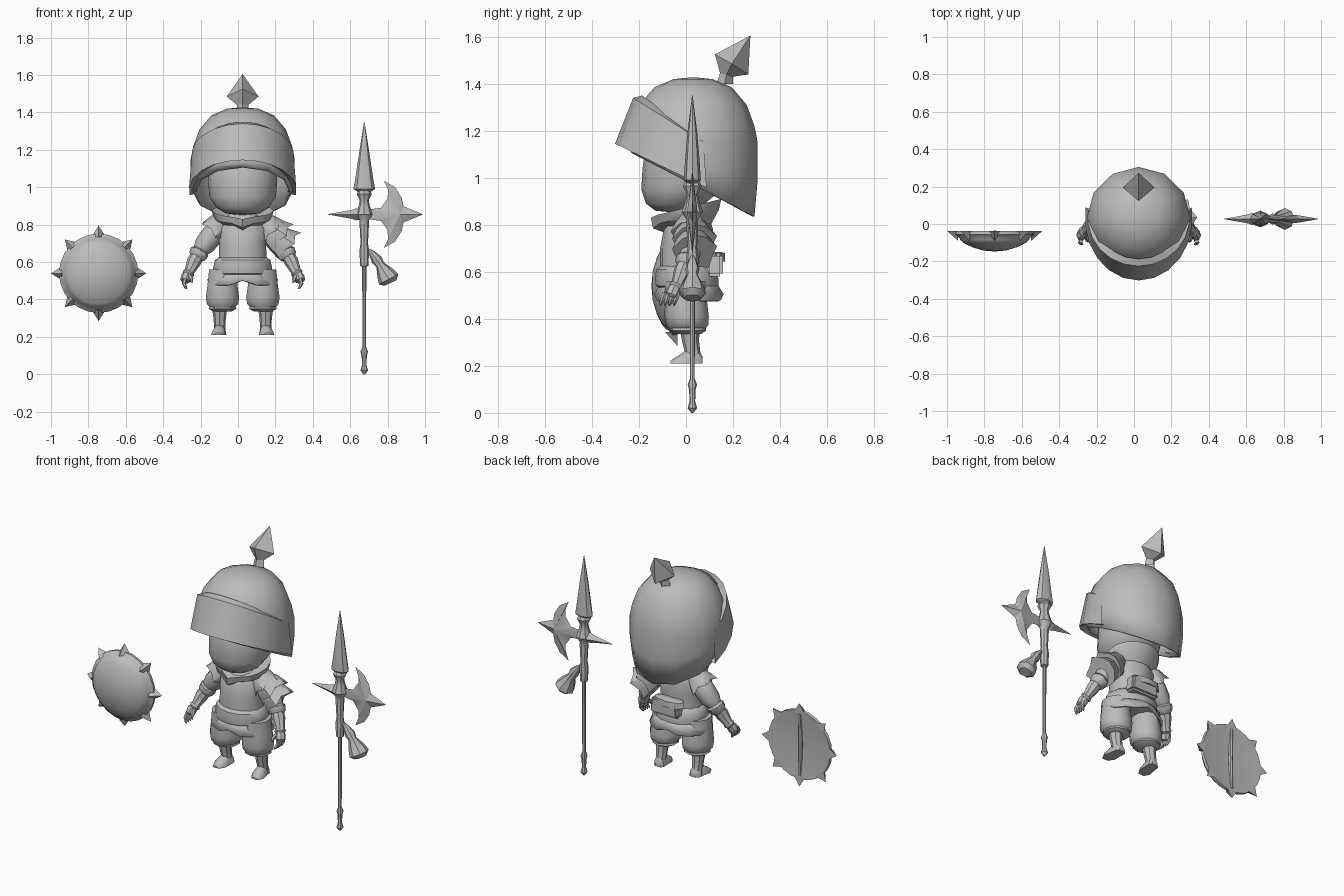
import bpy, bmesh, math
from mathutils import Vector

X = 0.025  # body centre line
grey = bpy.data.materials.new("plain grey")
grey.diffuse_color = (0.5, 0.5, 0.5, 1)


def finish(name, bm, angle=40):
    bmesh.ops.recalc_face_normals(bm, faces=bm.faces)
    me = bpy.data.meshes.new(name)
    bm.to_mesh(me)
    bm.free()
    ob = bpy.data.objects.new(name, me)
    bpy.context.collection.objects.link(ob)
    me.materials.append(grey)
    bpy.ops.object.select_all(action='DESELECT')
    ob.select_set(True)
    bpy.context.view_layer.objects.active = ob
    bpy.ops.object.shade_smooth_by_angle(angle=math.radians(angle))
    return ob


def skin(name, rings, closed=True, caps=True, angle=40, thick=0):
    """Join rings of points into a surface."""
    bm = bmesh.new()
    rows = [[bm.verts.new(p) for p in r] for r in rings]
    n = len(rows[0])
    for a, b in zip(rows, rows[1:]):
        for i in range(n if closed else n - 1):
            j = (i + 1) % n
            bm.faces.new((a[i], a[j], b[j], b[i]))
    if caps:
        bm.faces.new(rows[0])
        bm.faces.new(rows[-1])
    bmesh.ops.remove_doubles(bm, verts=bm.verts, dist=0.0005)
    ob = finish(name, bm, angle)
    if thick:
        m = ob.modifiers.new("thickness", 'SOLIDIFY')
        m.thickness = thick
    return ob


def stack(name, rows, seg=12, cx=X, **kw):
    """Horizontal ellipses: (z, rx, ry, cy)."""
    t = [2 * math.pi * i / seg for i in range(seg)]
    return skin(name, [[(cx + rx * math.sin(a), cy - ry * math.cos(a), z) for a in t]
                       for z, rx, ry, cy in rows], **kw)


def limb(name, pts, seg=8, spike=0, **kw):
    """Round rings along a path: (x, y, z, radius); spike makes the last rim jagged."""
    cs = [Vector(p[:3]) for p in pts]
    rings = []
    for k, c in enumerate(cs):
        ax = (cs[min(k + 1, len(cs) - 1)] - cs[max(k - 1, 0)]).normalized()
        u = ax.cross(Vector((0, 1, 0.01))).normalized()
        v = ax.cross(u)
        r = pts[k][3]
        ring = []
        for i in range(seg):
            a = 2 * math.pi * i / seg
            p = c + r * (u * math.cos(a) + v * math.sin(a))
            if spike and k == len(cs) - 1 and i % 2 == 0:
                p += ax * spike + (p - c) * 0.2
            ring.append(p)
        rings.append(ring)
    return skin(name, rings, **kw)


# Helmet dome with sloping hem
T = [2 * math.pi * i / 12 for i in range(12)]
prof = [(0.0, 1.428), (0.30, 1.42), (0.60, 1.385), (0.83, 1.31), (0.95, 1.22), (1.0, 1.15)]


def dome_point(a, f, z):
    return (X + 0.278 * f * math.sin(a), 0.03 - 0.275 * f * math.cos(a), z)


rings = [[dome_point(a, f, z) for a in T] for f, z in prof]
for k, f in ((0.5, 1.0), (1.0, 0.95)):
    ring = []
    for a in T:
        hem = min(1.135, 0.985 - 0.49 * (0.03 - 0.275 * math.cos(a)))
        ring.append(dome_point(a, f, 1.15 + (hem - 1.15) * k))
    rings.append(ring)
skin("helmet_dome", rings, caps=False, thick=0.012)

# Visor band wrapped round the front
A = [math.radians(-100 + 200 * i / 12) for i in range(13)]
top, low = [], []
for a in A:
    s, c = math.sin(a), math.cos(a)
    top.append((X + 0.272 * s, 0.03 - 0.255 * c, 1.18 + 0.16 * c))
    low.append((X + 0.288 * s, 0.03 - 0.332 * c, 0.985 + 0.16 * c))
inner = [(X + (p[0] - X) * 0.86, 0.03 + (p[1] - 0.03) * 0.86, p[2] + 0.01) for p in low]
back = [(X + (p[0] - X) * 0.85, 0.03 + (p[1] - 0.03) * 0.85, p[2] + 0.01) for p in top]
skin("helmet_visor", [back, top, low, inner], closed=False, caps=False)

# Helmet crest: four-sided leaning spearhead
skin("helmet_crest", [
    [(X, 0.13, 1.40), (X + 0.035, 0.165, 1.40), (X, 0.20, 1.40), (X - 0.035, 0.165, 1.40)],
    [(X, 0.145, 1.445), (X + 0.03, 0.172, 1.44), (X, 0.20, 1.43), (X - 0.03, 0.172, 1.44)],
    [(X, 0.123, 1.525), (X + 0.085, 0.195, 1.485), (X, 0.265, 1.44), (X - 0.085, 0.195, 1.485)],
    [(X, 0.274, 1.605)] * 4], caps=False, angle=25)

# Head
stack("head", [(0.85, 0.001, 0.001, -0.02), (0.86, 0.09, 0.08, -0.05), (0.89, 0.14, 0.125, -0.045),
               (0.95, 0.178, 0.17, -0.02), (1.04, 0.185, 0.185, 0), (1.14, 0.18, 0.18, 0.01),
               (1.22, 0.12, 0.12, 0.02)], seg=16, angle=60)

# Collar: flared ring, dipping to a point in front
C = [2 * math.pi * i / 16 for i in range(16)]


def collar_ring(rx, ry, z, rise, dip):
    return [(X + rx * math.sin(a), 0.01 - ry * math.cos(a) - (0.02 if i == 0 else 0),
             z - rise * math.cos(a) - (dip if i == 0 else 0)) for i, a in enumerate(C)]


skin("collar", [collar_ring(0.12, 0.11, 0.85, 0.04, 0.01), collar_ring(0.165, 0.14, 0.875, 0.035, 0.01),
                collar_ring(0.155, 0.13, 0.835, 0.03, 0.02), collar_ring(0.10, 0.09, 0.79, 0.0, 0.02)])

# Torso, belt and flared skirt
stack("torso", [(0.86, 0.07, 0.06, 0.02), (0.825, 0.10, 0.085, 0.015), (0.78, 0.135, 0.105, 0.01),
                (0.70, 0.128, 0.11, 0.0), (0.60, 0.132, 0.11, 0.0), (0.54, 0.14, 0.115, 0.005)], seg=14)
stack("belt", [(0.625, 0.128, 0.11, 0), (0.61, 0.148, 0.127, 0), (0.57, 0.158, 0.135, 0.003),
               (0.54, 0.155, 0.133, 0.005), (0.53, 0.13, 0.115, 0.005)], seg=16)
skirt = [(X + r * 1.05 * math.sin(a), 0.012 - r * 0.85 * math.cos(a), z) for r, z in ((0.135, 0.56),) for a in C]
hem = [(X + 0.19 * math.sin(a), 0.012 - 0.148 * math.cos(a), 0.505 - (0.025 if i % 4 else 0)) for i, a in enumerate(C)]
skin("skirt", [skirt, hem], caps=False, thick=0.012)

# Pouch on the back of the belt
bm = bmesh.new()
bmesh.ops.create_cube(bm, size=1)
for v in bm.verts:
    top_side = v.co.z > 0
    v.co = (X + 0.02 + v.co.x * (0.17 if top_side else 0.19), 0.122 + v.co.y * 0.07, 0.63 + v.co.z * 0.1)
bmesh.ops.bevel(bm, geom=bm.edges[:], offset=0.012, segments=2, affect='EDGES')
finish("belt_pouch", bm)
stack("pouch_flap", [(0.685, 0.09, 0.02, 0.125), (0.68, 0.098, 0.04, 0.125), (0.645, 0.102, 0.042, 0.125)], seg=8)

# Limbs, both sides
for s, side in ((-1, "right"), (1, "left")):
    def P(x, y, z, r):
        return (X + s * x, y, z, r)

    cx = X + s * 0.108
    stack(side + "_trouser", [(0.56, 0.075, 0.09, 0), (0.47, 0.085, 0.09, 0), (0.41, 0.094, 0.094, 0.003),
                              (0.375, 0.088, 0.09, 0.005), (0.362, 0.074, 0.08, 0.005), (0.35, 0.078, 0.078, 0.008),
                              (0.335, 0.05, 0.05, 0.012)], cx=cx, seg=10)
    cx = X + s * 0.123
    stack(side + "_boot", [(0.36, 0.042, 0.042, 0.015), (0.30, 0.033, 0.036, 0.02), (0.25, 0.03, 0.032, 0.03),
                           (0.213, 0.033, 0.036, 0.034)], cx=cx, seg=8)
    # shoe: half-round sections from heel to toe
    secs = [(0.07, 0.02, 0.03), (0.055, 0.033, 0.055), (0.01, 0.035, 0.062), (-0.03, 0.04, 0.035), (-0.065, 0.02, 0.012)]
    skin(side + "_shoe", [[(cx + w * math.cos(math.pi * i / 6) + s * (0.03 - y) * 0.1, y,
                            0.21 + h * math.sin(math.pi * i / 6)) for i in range(7)] for y, w, h in secs])

    limb(side + "_sleeve", [P(0.085, 0.02, 0.81, 0.04), P(0.125, 0.02, 0.785, 0.056), P(0.165, 0.02, 0.74, 0.06),
                            P(0.205, 0.015, 0.69, 0.056), P(0.23, 0.01, 0.66, 0.04)], seg=10)
    limb(side + "_cuff", [P(0.222, 0.01, 0.67, 0.035), P(0.23, 0.008, 0.655, 0.052), P(0.243, 0, 0.632, 0.048),
                          P(0.25, -0.005, 0.62, 0.036)])
    limb(side + "_forearm", [P(0.24, 0, 0.64, 0.036), P(0.262, -0.015, 0.60, 0.038), P(0.285, -0.035, 0.55, 0.027),
                             P(0.29, -0.04, 0.54, 0.033), P(0.295, -0.045, 0.53, 0.025)])
    limb(side + "_palm", [P(0.29, -0.04, 0.54, 0.022), P(0.30, -0.052, 0.522, 0.03), P(0.307, -0.062, 0.50, 0.028),
                          P(0.308, -0.066, 0.492, 0.015)])
    for k in range(4):
        y = -0.095 + 0.019 * k
        limb(side + "_finger", [P(0.308, y + 0.004, 0.51, 0.011), P(0.314, y - 0.004, 0.485, 0.011),
                                P(0.305, y - 0.012, 0.465, 0.008), P(0.298, y - 0.014, 0.457, 0.003)], seg=6)
    limb(side + "_thumb", [P(0.285, -0.06, 0.53, 0.012), P(0.275, -0.085, 0.51, 0.012),
                           P(0.27, -0.095, 0.49, 0.004)], seg=6)
    # Shoulder plates: one small on the right, three jagged on the left
    limb(side + "_shoulder_plate", [P(0.085, 0.02, 0.825, 0.035), P(0.12, 0.02, 0.80, 0.066),
                                    P(0.155, 0.02, 0.765, 0.074)], seg=10, spike=0.018, angle=30)
    if s > 0:
        for k in range(2):
            dx, dz = 0.04 * k, -0.045 * k
            limb("left_arm_plate", [P(0.125 + dx, 0.03, 0.795 + dz, 0.05), P(0.15 + dx, 0.03, 0.77 + dz, 0.074),
                                    P(0.195 + dx, 0.035, 0.735 + dz, 0.084)], seg=10, spike=0.02, angle=30)

# Shield: dome, rim and hollow back
sx, sz = -0.745, 0.54


def disc(rows, seg=24):
    return [[(sx + r * math.cos(2 * math.pi * i / seg), y, sz + r * math.sin(2 * math.pi * i / seg))
             for i in range(seg)] for r, y in rows]


skin("shield", disc([(0, -0.147), (0.06, -0.142), (0.12, -0.124), (0.165, -0.102), (0.185, -0.084),
                     (0.187, -0.076), (0.212, -0.055), (0.21, -0.037), (0.18, -0.04), (0.0, -0.055)]), caps=False)
limb("shield_grip", [(sx, -0.045, sz + 0.19, 0.012), (sx, -0.05, sz, 0.014), (sx, -0.045, sz - 0.19, 0.012)])
for k in range(8):  # rim spikes
    a = k * math.pi / 4
    d, t = Vector((math.cos(a), 0, math.sin(a))), Vector((-math.sin(a), 0, math.cos(a)))
    o = Vector((sx, 0, sz))
    base = [o + d * 0.195 + t * w + Vector((0, y, 0)) for w, y in ((0.038, -0.037), (0, -0.09), (-0.038, -0.037))]
    skin("shield_spike", [base, [o + d * 0.255 + Vector((0, -0.037, 0))] * 3], caps=False, angle=20)

# Halberd pole, spearhead and pommel
hx, hy = 0.675, 0.027
stack("halberd_pole", [(z, r, r, hy) for z, r in (
    (0.0, 0.005), (0.02, 0.02), (0.05, 0.012), (0.10, 0.014), (0.12, 0.02), (0.145, 0.01), (0.575, 0.011),
    (0.58, 0.022), (0.66, 0.026), (0.70, 0.02), (0.80, 0.025), (0.82, 0.024), (0.855, 0.045), (0.90, 0.03),
    (0.93, 0.024), (0.965, 0.04), (0.985, 0.03))], cx=hx, seg=8)
stack("halberd_spearhead", [(0.97, 0.025, 0.02, hy), (0.99, 0.058, 0.036, hy), (1.06, 0.046, 0.032, hy),
                            (1.20, 0.025, 0.02, hy), (1.352, 0.001, 0.001, hy)], cx=hx, seg=8)
limb("halberd_back_spike", [(0.67, hy, 0.855, 0.025), (0.63, hy, 0.855, 0.032), (0.61, hy, 0.855, 0.024),
                            (0.482, hy, 0.855, 0.001)], seg=4, angle=20)

# Axe blade: mirrored outline, thick in the middle
half = [(0.99, 0), (0.885, 0.043), (0.875, 0.09), (0.84, 0.145), (0.78, 0.18), (0.802, 0.135),
        (0.80, 0.085), (0.765, 0.035), (0.69, 0.025)]
edge = half + [(x, -z) for x, z in reversed(half[1:])]
bm = bmesh.new()
rim = [bm.verts.new((x, hy, 0.855 + z)) for x, z in edge]
for y in (-0.022, 0.022):
    mid = bm.verts.new((0.865, hy + y, 0.855))
    for i in range(len(rim)):
        bm.faces.new((rim[i], rim[(i + 1) % len(rim)], mid))
finish("axe_blade", bm, 30)

# Hanging tassel
limb("halberd_tassel", [(0.70, hy, 0.665, 0.008), (0.722, hy, 0.64, 0.02), (0.742, hy, 0.612, 0.03),
                        (0.76, hy, 0.585, 0.024), (0.79, hy, 0.535, 0.05), (0.806, hy, 0.508, 0.058),
                        (0.815, hy, 0.488, 0.035)], seg=8)
